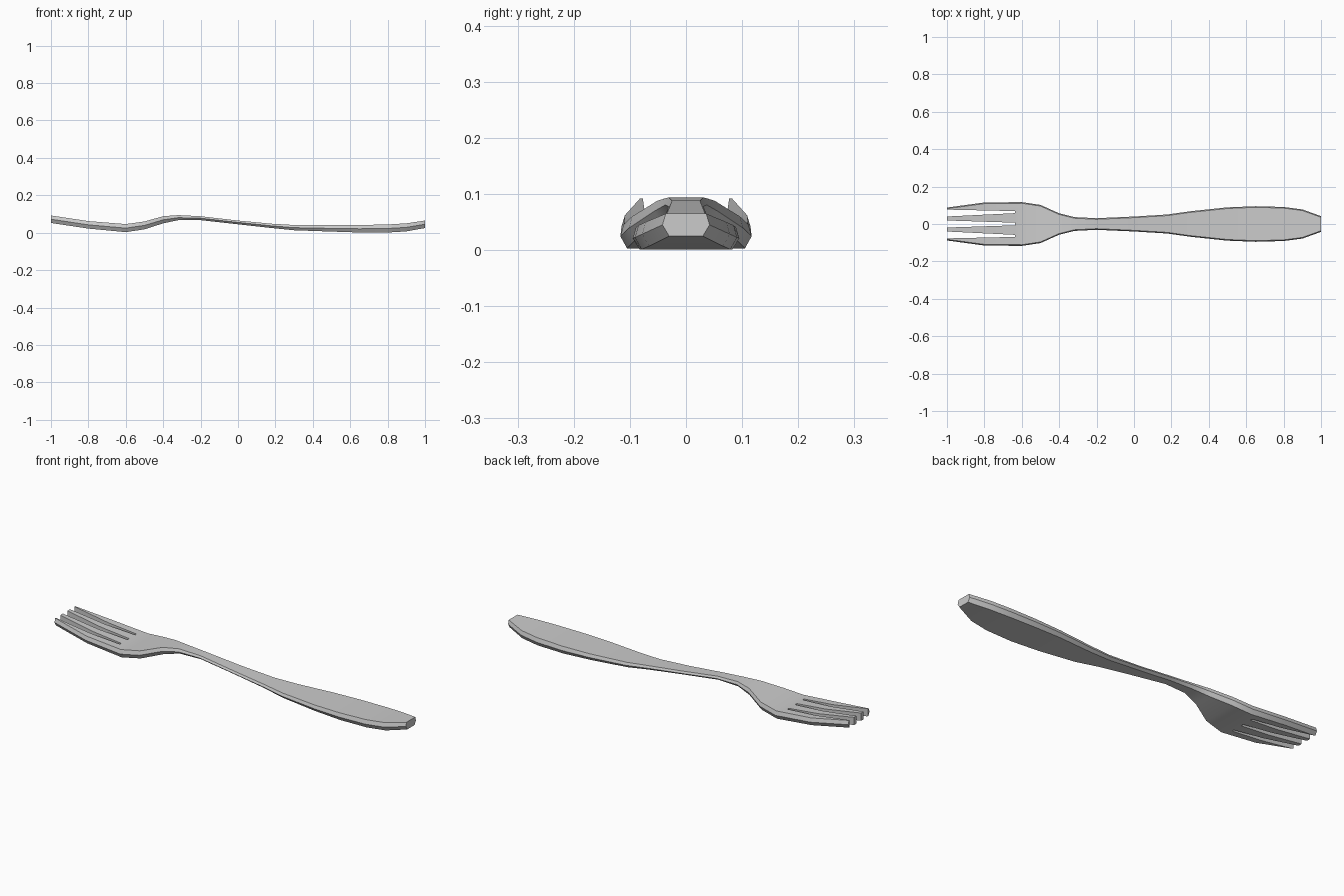
import bpy, bmesh

if "Cube" in bpy.data.objects:
    bpy.data.objects.remove(bpy.data.objects["Cube"])

# x, half width, underside z, top z along the fork
STATIONS = [
    (-1.0, .088, .052, .092), (-.8, .115, .022, .062), (-.6, .117, .003, .046),
    (-.5, .102, .018, .060), (-.4, .057, .050, .088), (-.32, .037, .067, .094),
    (-.2, .031, .067, .088), (0, .040, .045, .065), (.18, .051, .025, .048),
    (.3, .068, .013, .041), (.5, .089, .006, .040), (.65, .095, .001, .041),
    (.8, .091, .001, .044), (.9, .078, .007, .050), (1.0, .042, .025, .065),
]


def loft(name, rings):
    """Skin closed rings of points and cap both ends."""
    bm = bmesh.new()
    loops = [[bm.verts.new(p) for p in r] for r in rings]
    for a, b in zip(loops, loops[1:]):
        for i in range(len(a)):
            j = (i + 1) % len(a)
            bm.faces.new((a[i], a[j], b[j], b[i]))
    bm.faces.new(loops[0])
    bm.faces.new(loops[-1])
    bmesh.ops.recalc_face_normals(bm, faces=bm.faces)
    mesh = bpy.data.meshes.new(name)
    bm.to_mesh(mesh)
    bm.free()
    ob = bpy.data.objects.new(name, mesh)
    bpy.context.collection.objects.link(ob)
    return ob


def section(x, w, lo, hi):
    """Six-sided section: flat top and underside, bevelled sides."""
    mid = lo + (hi - lo) * .5
    b, t = w - .012, w - .006
    return [(x, -b, lo), (x, b, lo), (x, w, mid), (x, t, hi), (x, -t, hi), (x, -w, mid)]


# Handle, neck and head in one piece
fork = loft("fork", [section(*s) for s in STATIONS])
bpy.context.view_layer.objects.active = fork
fork.select_set(True)

# Tapered slots between the four tines: y range at the tip, y range at the root
SLOTS = [(.040, .077, .058, .069), (-.019, .019, -.007, .007), (-.077, -.040, -.069, -.058)]
for a, b, c, d in SLOTS:
    tip = [(-1.001, a, -.1), (-1.001, b, -.1), (-1.001, b, .2), (-1.001, a, .2)]
    root = [(-.635, c, -.1), (-.635, d, -.1), (-.635, d, .2), (-.635, c, .2)]
    cutter = loft("slot_cutter", [tip, root])
    cutter.hide_render = True
    mod = fork.modifiers.new("slot", 'BOOLEAN')
    mod.operation = 'DIFFERENCE'
    mod.solver = 'EXACT'
    mod.object = cutter
    bpy.ops.object.modifier_apply(modifier=mod.name)
    bpy.data.objects.remove(cutter)

bpy.ops.object.shade_smooth_by_angle(angle=.56)
